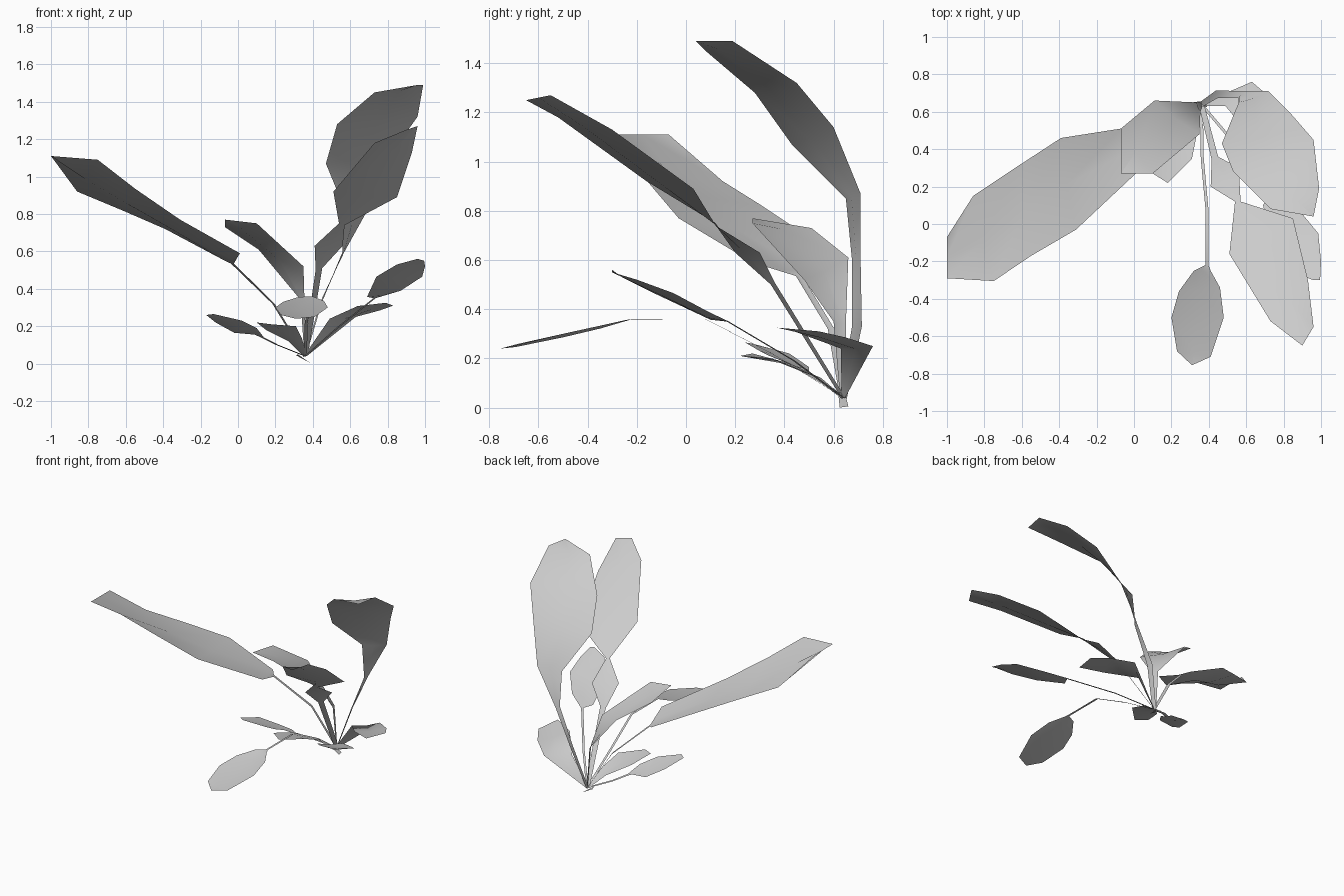
import bpy
from mathutils import Vector

BASE = Vector((0.36, 0.64, 0.04))


def strip(name, left, right, sag=0.05):
    """Leaf sheet between two edges that run base to tip, with a slightly sunken midrib."""
    left, right = [Vector(v) for v in left], [Vector(v) for v in right]
    n = len(left)
    mid = []
    for i, (l, r) in enumerate(zip(left, right)):
        a, b = max(i - 1, 0), min(i + 1, n - 1)
        along = (left[b] + right[b]) - (left[a] + right[a])
        normal = along.cross(r - l).normalized()
        if normal.z > 0:
            normal = -normal
        depth = sag * (r - l).length if i < n - 1 else 0
        mid.append((l + r) / 2 + normal * depth)
    faces = [(i + k, i + 1 + k, n + i + 1 + k, n + i + k)
             for k in (0, n) for i in range(n - 1)]
    mesh = bpy.data.meshes.new(name)
    mesh.from_pydata([tuple(v) for v in left + mid + right], [], faces)
    mesh.validate()
    for p in mesh.polygons:
        p.use_smooth = True
    obj = bpy.data.objects.new(name, mesh)
    bpy.context.collection.objects.link(obj)
    return obj


def leaf(name, left, right, stem=(), width=0.022):
    """Thin ribbon stem from the plant base, widening into the blade."""
    path = [BASE] + [Vector(p) for p in stem]
    sl, sr = [], []
    across = (Vector(left[0]) - Vector(right[0])).normalized()
    for i, p in enumerate(path):
        a, b = path[max(i - 1, 0)], path[min(i + 1, len(path) - 1)]
        side = Vector((0, 0, 1)).cross(b - a)
        side = side.normalized() if side.length > 1e-4 else across.copy()
        if side.dot(across) < 0:
            side = -side
        sl.append(p + side * width / 2)
        sr.append(p - side * width / 2)
    return strip(name, sl + [Vector(p) for p in left], sr + [Vector(p) for p in right])


# Tall leaves
leaf("long_left_leaf",
     [(-.07, .51, .55), (-.39, .46, .72), (-.62, .31, .82), (-.86, .15, .92), (-1, -.07, 1.11)],
     [(.01, .27, .59), (-.31, -.03, .77), (-.55, -.17, .935), (-.75, -.305, 1.09), (-1, -.29, 1.11)],
     [(.19, .59, .32), (-.03, .46, .535)], .03)
leaf("tall_back_leaf",
     [(.44, .715, .33), (.57, .71, .60), (.72, .71, .87), (.83, .60, 1.14),
      (.96, .45, 1.32), (.99, .19, 1.49), (.96, .04, 1.49)],
     [(.45, .675, .33), (.56, .675, .60), (.56, .65, .85), (.47, .43, 1.07),
      (.53, .28, 1.28), (.73, .08, 1.45), (.96, .04, 1.49)], (), .03)
leaf("tall_front_leaf",
     [(.415, .345, .50), (.41, .20, .63), (.54, .12, .75), (.51, -.16, .92),
      (.73, -.52, 1.18), (.90, -.65, 1.25)],
     [(.45, .36, .51), (.56, .30, .63), (.57, .12, .74), (.85, .03, .89),
      (.93, -.30, 1.13), (.96, -.55, 1.27)], (), .03)

# Middle leaves
leaf("centre_leaf",
     [(.335, .65, .34), (.11, .66, .61), (-.07, .51, .73), (-.07, .27, .77)],
     [(.355, .60, .35), (.35, .48, .52), (.10, .27, .75), (-.07, .27, .77)], (), .03)
leaf("right_leaf",
     [(.69, .10, .357), (.74, -.13, .465), (.85, -.26, .53), (.96, -.30, .56)],
     [(.87, .09, .39), (.985, -.05, .465), (1, -.2, .52), (.995, -.30, .55)],
     [(.53, .44, .19), (.73, .17, .35)], .015)
leaf("back_right_leaf",
     [(.63, .76, .25), (.76, .65, .285), (.83, .54, .31)],
     [(.49, .63, .24), (.64, .445, .308), (.79, .37, .325)])
leaf("front_leaf",
     [(.32, -.25, .355), (.24, -.36, .33), (.20, -.50, .30), (.23, -.68, .26), (.31, -.755, .24)],
     [(.41, -.25, .355), (.46, -.34, .335), (.48, -.50, .30), (.41, -.71, .25), (.31, -.755, .24)],
     [(.365, .35, .22), (.39, .08, .36), (.39, -.22, .36)], .016)

# Small low leaves
leaf("low_left_leaf",
     [(.09, .50, .155), (-.02, .50, .165), (-.12, .42, .22), (-.17, .27, .26)],
     [(.10, .40, .19), (.06, .34, .21), (.02, .30, .23), (-.13, .24, .265)],
     [(.21, .56, .10), (.13, .49, .14)], .025)
leaf("low_front_leaf",
     [(.27, .55, .12), (.15, .42, .18), (.10, .27, .22)],
     [(.34, .50, .14), (.31, .35, .20), (.18, .22, .21)])

# Root scale
strip("root_scale", [(.31, .65, .045), (.385, .66, .005)], [(.32, .62, .05), (.39, .625, 0)], 0)
